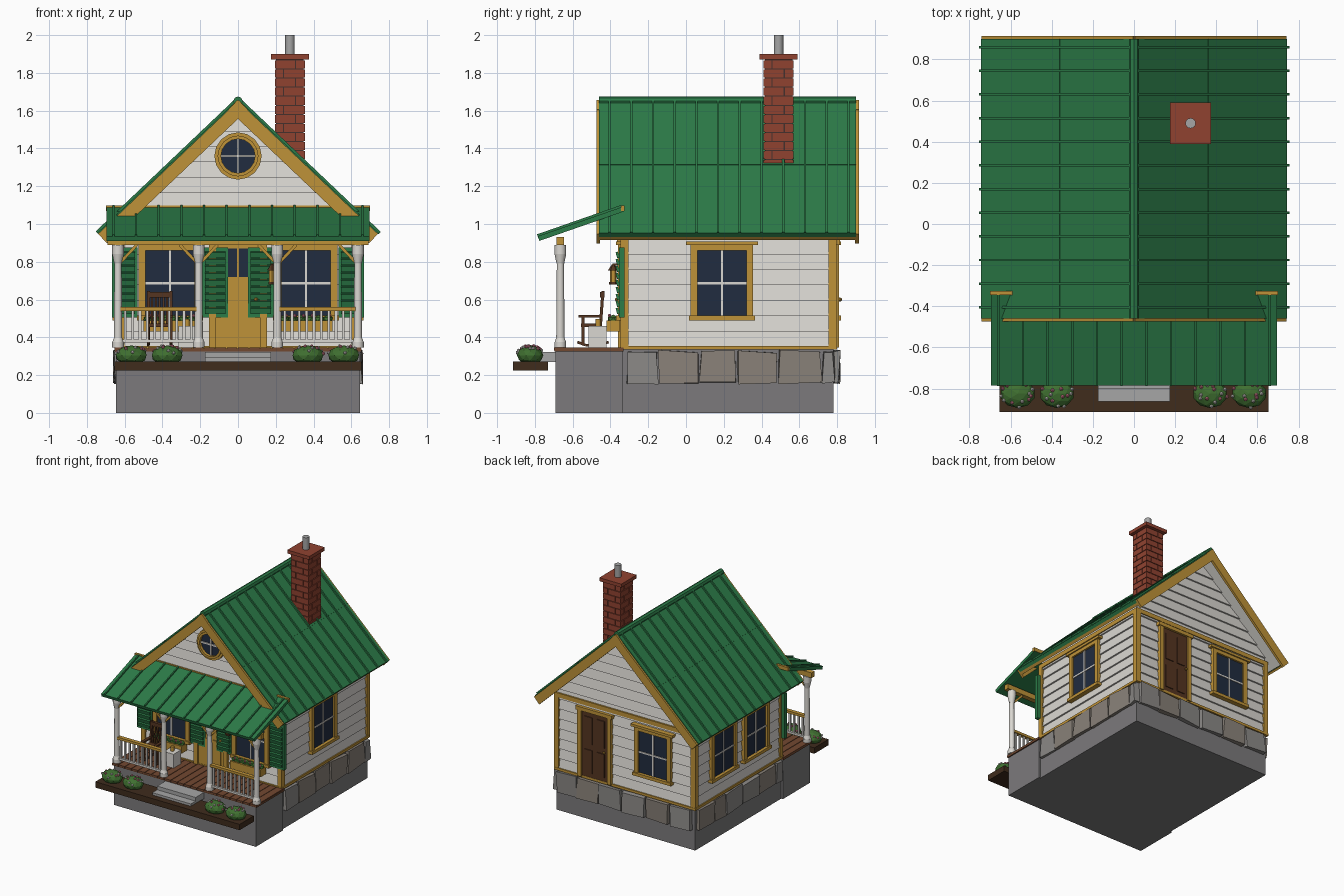
import bpy, bmesh, math, random
from mathutils import Matrix, Vector

if "Cube" in bpy.data.objects:
    bpy.data.objects.remove(bpy.data.objects["Cube"])
random.seed(4)
T, R = Matrix.Translation, Matrix.Rotation
I = Matrix.Identity(4)
COL = dict(green=(.025, .2, .065), gold=(.52, .29, .04), white=(.7, .68, .64), glass=(.015, .025, .05),
           brick=(.28, .055, .03), mortar=(.06, .03, .025), wood=(.17, .065, .03), soil=(.05, .025, .012),
           leaf=(.05, .16, .03), pink=(.7, .2, .28), stone=(.26, .25, .24), tan=(.25, .22, .19),
           base=(.2, .195, .2), step=(.38, .38, .38), dark=(.09, .035, .015))
MAT = {}
for k, c in COL.items():
    MAT[k] = bpy.data.materials.new(k)
    MAT[k].diffuse_color = (*c, 1)


class Part:
    """One named object collected from several primitives."""
    def __init__(self, name, mat):
        self.name, self.mat, self.bm = name, mat, bmesh.new()

    def box(self, lo, hi, M=I):
        lo, hi = Vector(lo), Vector(hi)
        s = hi - lo
        return bmesh.ops.create_cube(self.bm, size=1, matrix=M @ T((lo + hi) / 2) @ Matrix.Diagonal((*s, 1)))['verts']

    def cyl(self, c, z0, z1, r1, r2=None, n=12, M=I):
        bmesh.ops.create_cone(self.bm, cap_ends=True, segments=n, radius1=r1, radius2=r1 if r2 is None else r2,
                              depth=z1 - z0, matrix=M @ T((c[0], c[1], (z0 + z1) / 2)))

    def ball(self, c, s, sub=1, M=I):
        bmesh.ops.create_icosphere(self.bm, subdivisions=sub, radius=1, matrix=M @ T(c) @ Matrix.Diagonal((*s, 1)))

    def bar(self, a, b, t, M=I):
        a, b = Vector(a), Vector(b)
        d = b - a
        self.box((-t, -t, 0), (t, t, d.length), M @ T(a) @ d.to_track_quat('Z', 'Y').to_matrix().to_4x4())

    def prism(self, a, b, M=I):
        va, vb = [[self.bm.verts.new(M @ Vector(p)) for p in q] for q in (a, b)]
        n = len(va)
        self.bm.faces.new(va)
        self.bm.faces.new(vb[::-1])
        for i in range(n):
            self.bm.faces.new((va[i], vb[i], vb[(i + 1) % n], va[(i + 1) % n]))

    def done(self, smooth=False):
        bmesh.ops.recalc_face_normals(self.bm, faces=self.bm.faces)
        me = bpy.data.meshes.new(self.name)
        self.bm.to_mesh(me)
        self.bm.free()
        me.materials.append(MAT[self.mat])
        ob = bpy.data.objects.new(self.name, me)
        bpy.context.collection.objects.link(ob)
        if smooth:
            bpy.ops.object.select_all(action='DESELECT')
            ob.select_set(True)
            bpy.context.view_layer.objects.active = ob
            bpy.ops.object.shade_smooth_by_angle(angle=math.radians(40))


def solo(name, mat, *boxes):
    p = Part(name, mat)
    for lo, hi in boxes:
        p.box(lo, hi)
    p.done()


# Wall frames: local -y points out of the wall, local x runs along it
HW, Y0, Y1 = .62, -.325, .775
FRONT = T((0, Y0, 0))
BACK = T((0, Y1, 0)) @ R(math.pi, 4, 'Z')
RIGHT = T((HW, .225, 0)) @ R(math.pi / 2, 4, 'Z')
LEFT = T((-HW, .225, 0)) @ R(-math.pi / 2, 4, 'Z')

# Foundations and stones
solo('house_foundation', 'base', ((-.63, -.34, 0), (.63, .78, .34)))
solo('porch_foundation', 'base', ((-.645, -.69, 0), (.645, -.335, .33)))
sa, sb = Part('foundation_stones_grey', 'stone'), Part('foundation_stones_tan', 'tan')
for M, h in ((RIGHT, .555), (LEFT, .555), (BACK, .63)):
    x = -h + .02
    while x < h - .05:
        w = min(random.uniform(.15, .23), h + .015 - x)
        vs = random.choice((sa, sb)).box((x, -.035, .16), (x + w - .012, .02, .325), M)
        for v in vs:
            v.co += Vector([random.uniform(-.009, .009) for _ in range(3)])
        x += w
sa.done()
sb.done()

# House body and clapboards
p = Part('house_walls', 'white')
prof = [(-HW, .33), (HW, .33), (HW, 1.02), (0, 1.6), (-HW, 1.02)]
p.prism([(x, Y0, z) for x, z in prof], [(x, Y1, z) for x, z in prof])
p.done()
p = Part('clapboards', 'white')
for M, h, gable in ((FRONT, HW, 1), (BACK, HW, 1), (RIGHT, .55, 0), (LEFT, .55, 0)):
    z = .35
    while z < (1.55 if gable else .98):
        z2 = z + .0815
        a, b = [min(h, max(.005, (1.6 - q) / .95)) if gable else h for q in (z, z2)]
        sec = lambda x, y: [(-x, -.016, z), (-x, .01, z), (-y, .01, z2), (-y, -.003, z2)]
        p.prism(sec(a, b), [(-u, v, w) for u, v, w in sec(a, b)], M)
        z = z2
p.done()

# Corner boards, base trim and friezes
p = Part('wall_trim', 'gold')
for M, h in ((FRONT, .64), (BACK, .64), (RIGHT, .57), (LEFT, .57)):
    for s in (-1, 1):
        p.box((s * (h - .02) - .02, -.022, .335), (s * (h - .02) + .02, .01, .97), M)
    p.box((-h, -.024, .335), (h, .01, .355), M)
    p.box((-h, -.022, .935), (h, .01, .97), M)
p.done()

# Main roof
A = math.atan(.95)
L = .745 / math.cos(A)
slab, seam, barge, soffit = Part('main_roof', 'green'), Part('roof_seams', 'green'), Part('bargeboards', 'gold'), Part('soffit', 'white')
for s in (-1, 1):
    M = T((0, 0, 1.66)) @ R(s * A, 4, 'Y')
    slab.box((min(0, s * L), -.46, -.028), (max(0, s * L), .9, 0), M)
    soffit.box((min(0, s * (L - .02)), -.455, -.045), (max(0, s * (L - .02)), .895, -.027), M)
    for i in range(12):
        y = .86 - .115 * i
        seam.box((min(0, s * L), y - .006, -.005), (max(0, s * L) + .004, y + .006, .012), M)
    seam.box((s * .5 - .004, -.46, -.005), (s * .5 + .004, .9, .004), M)
    for y in (-.465, .905):
        barge.box((min(0, s * L), y - .01, -.075), (max(0, s * L), y + .01, -.006), M)
    barge.box((s * (L - .008) - .008, -.46, -.05), (s * (L - .008) + .008, .9, -.027), M)
for q in (slab, seam, barge, soffit):
    q.done()
p = Part('ridge_cap', 'green')
p.cyl((0, 0), -.9, .46, .025, n=8, M=T((0, 0, 1.65)) @ R(math.pi / 2, 4, 'X'))
p.done()

# Chimney
cx, cy = .275, .49
solo('chimney_core', 'mortar', ((cx - .073, cy - .073, 1.28), (cx + .073, cy + .073, 1.88)))
p = Part('chimney_bricks', 'brick')
for i in range(12):
    z = 1.295 + i * .048
    for k in range(4):
        M = T((cx, cy, 0)) @ R(k * math.pi / 2, 4, 'Z')
        split = .03 if (i + k) % 2 else -.035
        p.box((-.08, -.08, z), (split - .003, -.05, z + .043), M)
        p.box((split + .003, -.08, z), (.08, -.05, z + .043), M)
p.done()
solo('chimney_cap', 'brick', ((cx - .1, cy - .1, 1.872), (cx + .1, cy + .1, 1.9)))
p = Part('flue', 'step')
p.cyl((cx, cy), 1.89, 2, .025, n=16)
p.done(True)


# Windows: frame, glass, muntins
def window(name, M, x):
    M = M @ T((x, 0, 0))
    f, g, m = Part(name + '_frame', 'gold'), Part(name + '_glass', 'glass'), Part(name + '_muntins', 'white')
    for s in (-1, 1):
        f.box((s * .148 - .018, -.035, .5), (s * .148 + .018, .01, .89), M)
    f.box((-.165, -.035, .86), (.165, .01, .892), M)
    f.box((-.19, -.045, .888), (.19, .01, .908), M)
    f.box((-.175, -.045, .49), (.175, .01, .515), M)
    g.box((-.135, -.02, .51), (.135, .005, .865), M)
    m.box((-.006, -.026, .51), (.006, 0, .865), M)
    m.box((-.135, -.026, .68), (.135, 0, .692), M)
    for q in (f, g, m):
        q.done()


window('right_window', RIGHT, -.035)
window('left_rear_window', LEFT, -.205)
window('left_front_window', LEFT, .215)
window('back_window', BACK, .26)
for s, n in ((-1, 'left'), (1, 'right')):
    window('porch_' + n + '_window', FRONT, s * .36)
    # Louvred shutters
    p = Part(n + '_shutters', 'green')
    for x in (s * .36 - .24, s * .36 + .24):
        p.box((x - .067, -.03, .505), (x + .067, 0, .875), FRONT)
        for i in range(9):
            p.box((x - .055, -.007, 0), (x + .055, .007, .032), FRONT @ T((0, -.032, .525 + i * .037)) @ R(.3, 4, 'X'))
    p.done()
    # Window boxes with flowers
    p = Part(n + '_window_box', 'gold')
    p.box((s * .36 - .14, -.095, .43), (s * .36 + .14, -.025, .49), FRONT)
    p.done()
    p, q = Part(n + '_window_box_plants', 'leaf'), Part(n + '_window_box_flowers', 'pink')
    for i in range(6):
        x = s * .36 - .115 + i * .046
        p.ball((x, -.06, .495), (.03, .032, .025), 1, FRONT)
        q.ball((x + .01, -.08, .515), (.01, .01, .01), 1, FRONT)
    p.done()
    q.done()


# Doors
def door(name, M, x, mat, top, glazed):
    M = M @ T((x, 0, 0))
    f, d = Part(name + '_frame', 'gold'), Part(name, mat)
    for s in (-1, 1):
        f.box((s * .135 - .018, -.035, .345), (s * .135 + .018, .01, top), M)
    f.box((-.165, -.04, top - .03), (.165, .01, top), M)
    d.box((-.12, -.022, .345), (.12, .01, top - .03), M)
    for s in (-1, 1):
        d.box((s * .055 - .035, -.029, .39), (s * .055 + .035, 0, .58), M)
        if not glazed:
            d.box((s * .055 - .035, -.029, .63), (s * .055 + .035, 0, top - .07), M)
    f.ball((.095, -.04, .6), (.012, .012, .012), 1, M)
    f.done()
    d.done()
    if glazed:
        g = Part(name + '_glass', 'glass')
        for s in (-1, 1):
            g.box((s * .047 - .042, -.028, .72), (s * .047 + .042, 0, .87), M)
        g.done()


door('front_door', FRONT, 0, 'gold', .92, True)
door('back_door', BACK, -.27, 'dark', .92, False)

# Round gable window
M = FRONT @ T((0, 0, 1.36)) @ R(math.pi / 2, 4, 'X')
p = Part('round_window_frame', 'gold')
for r0, r1, d in ((.095, .125, .035), (.09, .108, .048)):
    pts = [[(r * math.cos(i * math.pi / 8), r * math.sin(i * math.pi / 8)) for i in range(17)] for r in (r0, r1)]
    for i in range(16):
        quad = [pts[0][i], pts[1][i], pts[1][i + 1], pts[0][i + 1]]
        p.prism([(*c, 0) for c in quad], [(*c, d) for c in quad], M)
p.done()
p = Part('round_window_glass', 'glass')
p.cyl((0, 0), 0, .024, .096, n=16, M=M)
p.done()
p = Part('round_window_muntins', 'white')
p.box((-.006, -.095, .02), (.006, .095, .032), M)
p.box((-.095, -.006, .02), (.095, .006, .032), M)
p.done()

# Porch roof
ps = math.atan2(.155, .445)
M = T((0, -.785, .935)) @ R(ps, 4, 'X')
p = Part('porch_roof', 'green')
p.box((-.695, 0, -.026), (.695, .475, 0), M)
for i in range(12):
    x = -.66 + i * .12
    p.box((x - .005, 0, -.002), (x + .005, .47, .011), M)
p.done()
solo('porch_roof_trim', 'gold', ((-.7, -.345, 1.068), (.7, -.325, 1.098)))
solo('porch_beam', 'gold', ((-.69, -.685, .888), (.69, -.645, .93)))

# Porch deck
p = Part('porch_deck', 'wood')
p.box((-.655, -.695, .325), (.655, -.33, .34))
for i in range(22):
    p.box((-.655 + i * .0596, -.7, .33), (-.655 + i * .0596 + .055, -.33, .346))
p.done()

# Posts, brackets and railings
PX, PY = (-.635, -.208, .208, .635), -.665
p, b = Part('porch_posts', 'white'), Part('post_brackets', 'gold')
for x in PX:
    for z0, z1, r1, r2 in ((.345, .375, .031, .031), (.375, .4, .03, .021), (.4, .79, .022, .019), (.79, .84, .02, .031), (.84, .89, .031, .031)):
        p.cyl((x, PY), z0, z1, r1, r2)
    for s in (-1, 1):
        if abs(x + s * .09) < .65:
            b.bar((x + s * .015, PY, .8), (x + s * .1, PY, .89), .008)
p.done(True)
b.done()
rail, bal = Part('handrails', 'gold'), Part('balusters', 'white')
for x0, x1 in (PX[:2], PX[2:]):
    rail.box((x0, PY - .016, .54), (x1, PY + .016, .56))
    bal.box((x0, PY - .01, .372), (x1, PY + .01, .388))
    for i in range(1, 11):
        x = x0 + (x1 - x0) * i / 11
        bal.box((x - .007, PY - .007, .38), (x + .007, PY + .007, .545))
rail.done()
bal.done()

# Steps, planter and shrubs
solo('porch_steps', 'step', ((-.175, -.8, .285), (.175, -.69, .322)), ((-.175, -.862, .27), (.175, -.69, .292)))
solo('planter_bed', 'soil', ((-.655, -.915, .225), (.655, -.73, .273)))
p, f, w = Part('shrubs', 'leaf'), Part('shrub_pink_flowers', 'pink'), Part('shrub_white_flowers', 'white')
for x in (-.565, -.375, .37, .56):
    p.ball((x, -.825, .305), (.085, .07, .052), 2)
    for i in range(14):
        t, e = i * 2.4, .15 + 1.1 * random.random()
        c = (x + .085 * math.cos(t) * math.cos(e), -.825 + .07 * math.sin(t) * math.cos(e), .305 + .052 * math.sin(e))
        (f if i % 2 else w).ball(c, (.01, .01, .01))
for q in (p, f, w):
    q.done()

# Rocking chair
p = Part('rocking_chair', 'dark')
C = T((-.415, -.49, 0))
for s in (-1, 1):
    x = s * .06
    pts = [(x, -.085, .375), (x, -.04, .358), (x, .03, .358), (x, .08, .375)]
    for a, c in zip(pts, pts[1:]):
        p.bar(a, c, .007, C)
    p.bar((x, -.055, .36), (x, -.055, .51), .007, C)
    p.bar((x, .03, .36), (x, .05, .645), .008, C)
    p.box((x - .012, -.08, .505), (x + .012, .045, .517), C)
for i in range(5):
    p.bar((-.04 + i * .02, .035, .47), (-.04 + i * .02, .05, .63), .005, C)
p.box((-.065, -.065, .455), (.065, .045, .472), C)
p.box((-.068, .035, .61), (.068, .058, .64), C)
p.done()

# Side table with a cup, wall lantern
solo('side_table', 'white', ((-.315, -.515, .346), (-.225, -.42, .46)))
p = Part('cup', 'gold')
p.cyl((-.27, -.465), .46, .497, .014)
p.done(True)
p = Part('lantern_frame', 'dark')
p.cyl((.18, -.385), .755, .785, .028, .008, 6)
p.cyl((.18, -.385), .68, .692, .022, n=6)
p.box((.172, -.39, .78), (.188, -.325, .79))
p.done()
p = Part('lantern_light', 'gold')
p.cyl((.18, -.385), .692, .755, .018, n=6)
p.done()

for m in bpy.data.materials:
    if m.users and not m.is_grease_pencil:
        m.use_nodes = True
        m.node_tree.nodes["Principled BSDF"].inputs["Base Color"].default_value = m.diffuse_color
